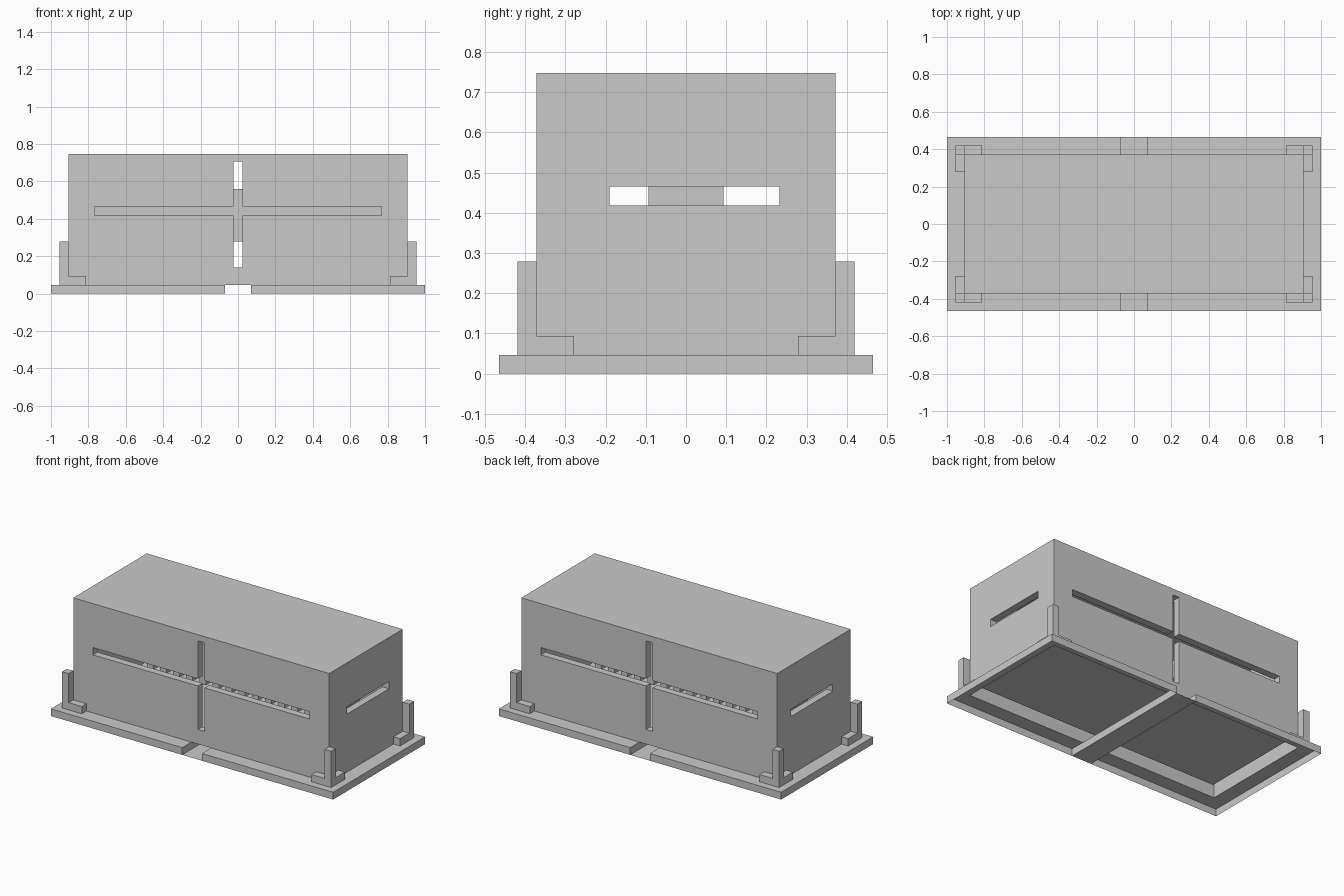
import bpy
import bmesh

cube = bpy.data.objects.get("Cube")
if cube:
    bpy.data.objects.remove(cube, do_unlink=True)

T = 2 / 43  # basic wall thickness

grey = bpy.data.materials.new("light_grey")
grey.use_nodes = True
colour = (0.59, 0.59, 0.59, 1)
grey.diffuse_color = colour
grey.node_tree.nodes["Principled BSDF"].inputs["Base Color"].default_value = colour


def block(name, x, y, z):
    """Axis-aligned box from three (low, high) ranges."""
    bpy.ops.mesh.primitive_cube_add(size=1)
    ob = bpy.context.object
    ob.name = name
    ob.location = [(r[0] + r[1]) / 2 for r in (x, y, z)]
    ob.scale = [r[1] - r[0] for r in (x, y, z)]
    bpy.ops.object.transform_apply(location=True, rotation=False, scale=True)
    ob.data.materials.append(grey)
    return ob


def sheet(name, x, y, z):
    """Flat horizontal panel."""
    bpy.ops.mesh.primitive_plane_add(size=1)
    ob = bpy.context.object
    ob.name = name
    ob.location = ((x[0] + x[1]) / 2, (y[0] + y[1]) / 2, z)
    ob.scale = (x[1] - x[0], y[1] - y[0], 1)
    bpy.ops.object.transform_apply(location=True, rotation=False, scale=True)
    ob.data.materials.append(grey)


def cut(target, x, y, z):
    """Subtract a box from the target."""
    cutter = block("cutter", x, y, z)
    cutter.hide_render = True
    mod = target.modifiers.new("cut", 'BOOLEAN')
    mod.operation = 'DIFFERENCE'
    mod.solver = 'EXACT'
    mod.object = cutter
    bpy.context.view_layer.objects.active = target
    bpy.ops.object.modifier_apply(modifier=mod.name)
    bpy.data.objects.remove(cutter, do_unlink=True)


def remove_level_faces(ob, heights):
    """Open a shell by deleting its horizontal faces at the given heights."""
    bm = bmesh.new()
    bm.from_mesh(ob.data)
    doomed = [f for f in bm.faces if abs(f.normal.z) > 0.9
              and any(abs(f.calc_center_median().z - h) < 0.001 for h in heights)]
    bmesh.ops.delete(bm, geom=doomed, context='FACES')
    bm.to_mesh(ob.data)
    bm.free()


def span(a, b, sign):
    return tuple(sorted((a * sign, b * sign)))


bx, by, top = 0.907, 0.372, 0.747    # housing half sizes and height
ex, ey, gap = 1.0, 0.465, 0.07       # base half sizes and half channel

# Hollow housing, open underneath, with a cross slot front and back and end slots
housing = block("housing", (-bx, bx), (-by, by), (T, top))
cut(housing, (T - bx, bx - T), (T - by, by - T), (2 * T, top - T))
cut(housing, (-0.768, 0.768), (-1, 1), (9 * T, 10 * T))
cut(housing, (-T / 2, T / 2), (-1, 1), (3 * T, 0.707))
cut(housing, (-2, 2), (-0.19, 0.232), (9 * T, 10 * T))
remove_level_faces(housing, [T])

# Base halves: upright rims with a flat ledge around the housing
for side, sx in (("left", 1), ("right", -1)):
    rim = block(side + "_base_rim", span(gap, ex, sx), (-ey, ey), (0, T))
    remove_level_faces(rim, [0, T])
    sheet(side + "_end_ledge", span(bx, ex, sx), (-ey, ey), T)
    for front, sy in (("back", 1), ("front", -1)):
        sheet(front + "_" + side + "_ledge", span(gap, bx, sx), span(by, ey, sy), T)

# Thin floor of the channel between the halves
sheet("channel_floor", (-gap, gap), (-ey, ey), 0)

# Corner brackets: a post with two feet along the housing
for front, sy in (("back", 1), ("front", -1)):
    for side, sx in (("left", 1), ("right", -1)):
        name = front + "_" + side + "_bracket"
        outer_x, outer_y = span(bx, bx + T, sx), span(by, by + T, sy)
        block(name + "_post", outer_x, outer_y, (T, 6 * T))
        block(name + "_long_foot", span(bx - 2 * T, bx, sx), outer_y, (T, 2 * T))
        block(name + "_side_foot", outer_x, span(by - 2 * T, by, sy), (T, 2 * T))

# Inner bar with upright fins below and sparser ones above
block("inner_bar", (-0.8, 0.8), (-2 * T, 2 * T), (8 * T, 10 * T))
for i in range(-6, 7):
    x = (i * 2 * T - T / 2, i * 2 * T + T / 2)
    block("lower_fin", x, (-2 * T, 2 * T), (6 * T, 8 * T))
    if i % 2 == 0:
        block("upper_fin", x, (-2 * T, 2 * T), (10 * T, (13 if i else 12) * T))
